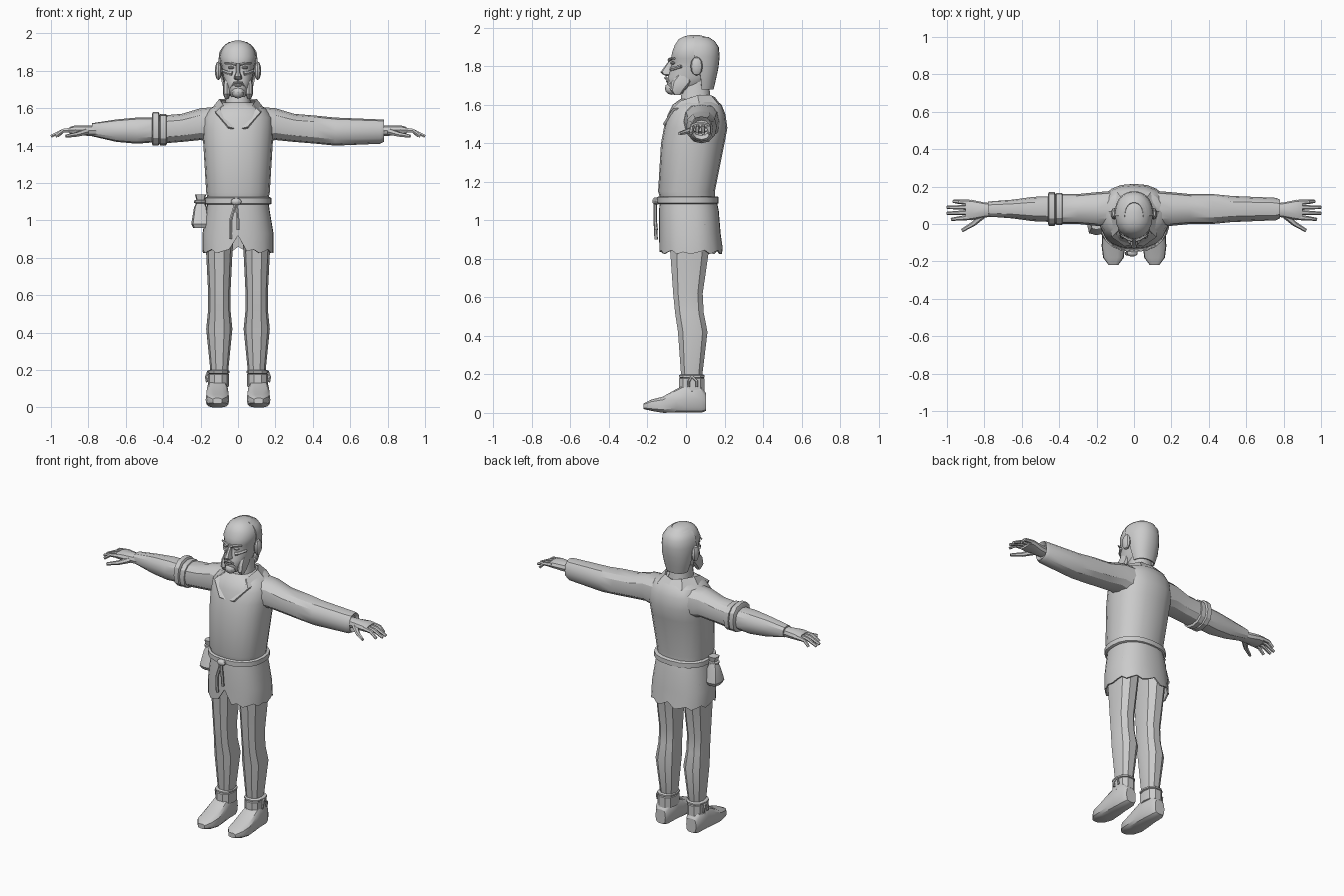
import bpy, bmesh
from math import sin, cos, pi, radians, copysign
from mathutils import Matrix, Vector

cube = bpy.data.objects.get("Cube")
if cube:
    bpy.data.objects.remove(cube)

grey = bpy.data.materials.new("plain grey")
grey.use_nodes = True
grey.diffuse_color = (.6, .6, .6, 1)
grey.node_tree.nodes["Principled BSDF"].inputs["Base Color"].default_value = grey.diffuse_color
parts = []


def register(name, data):
    obj = bpy.data.objects.new(name, data)
    bpy.context.collection.objects.link(obj)
    data.materials.append(grey)
    parts.append(obj)
    return obj


def finish(name, bm, thickness=0):
    bmesh.ops.recalc_face_normals(bm, faces=bm.faces)
    mesh = bpy.data.meshes.new(name)
    bm.to_mesh(mesh)
    bm.free()
    obj = register(name, mesh)
    if thickness:
        solid = obj.modifiers.new("thickness", 'SOLIDIFY')
        solid.thickness = thickness
    return obj


def rounded(angle, power):
    """Superellipse coordinates on a unit circle."""
    return [copysign(abs(value) ** power, value) for value in (cos(angle), sin(angle))]


def loft(name, axis, rows, centre=0, side=1, sides=12, power=.85, thickness=0, half_ring=False):
    """Rows hold a position along the axis, a half width, and the low and high bounds."""
    bm = bmesh.new()
    rings = []
    for position, half, low, high in rows:
        ring = []
        for i in range(sides):
            angle = pi * i / (sides - 1) if half_ring else 2 * pi * i / sides
            across, along = rounded(angle, power)
            a = centre + half * across
            b = (low + high) / 2 + (high - low) / 2 * along
            x, y, z = {'x': (position, a, b), 'y': (a, position, b), 'z': (a, b, position)}[axis]
            ring.append(bm.verts.new((x * side, y, z)))
        rings.append(ring)
    for lower, upper in zip(rings, rings[1:]):
        for i in range(sides - 1 if half_ring else sides):
            j = (i + 1) % sides
            bm.faces.new((lower[i], lower[j], upper[j], upper[i]))
    if not thickness:
        bm.faces.new(rings[0])
        bm.faces.new(rings[-1])
    return finish(name, bm, thickness)


def band(name, axis, start, end, half, low, high, lip=.01, **options):
    """Raised band whose two edges are bevelled by the lip."""
    inner = (half - lip, low + lip, high - lip)
    outer = (half, low, high)
    bevel = lip / 2
    return loft(name, axis, [(start, *inner), (start + bevel, *outer),
                             (end - bevel, *outer), (end, *inner)], **options)


def ball(name, centre, size, side=1):
    bm = bmesh.new()
    bmesh.ops.create_uvsphere(bm, u_segments=10, v_segments=6, radius=1)
    x, y, z = centre
    place = Matrix.Translation((x * side, y, z)) @ Matrix.Diagonal((*size, 1))
    bmesh.ops.transform(bm, matrix=place, verts=bm.verts)
    return finish(name, bm)


def tube(name, points, radius, side=1, taper=1, closed=False):
    curve = bpy.data.curves.new(name, 'CURVE')
    curve.dimensions = '3D'
    curve.bevel_depth = radius
    curve.bevel_resolution = 1
    curve.use_fill_caps = True
    line = curve.splines.new('POLY')
    line.points.add(len(points) - 1)
    line.use_cyclic_u = closed
    for i, (point, (x, y, z)) in enumerate(zip(line.points, points)):
        point.co = (x * side, y, z, 1)
        point.radius = 1 + (taper - 1) * i / (len(points) - 1)
    return register(name, curve)


def strip(name, top, bottom, thickness, side=1):
    bm = bmesh.new()
    pairs = [[bm.verts.new((x * side, y, z)) for x, y, z in pair] for pair in zip(top, bottom)]
    for (a, b), (c, d) in zip(pairs, pairs[1:]):
        bm.faces.new((a, b, d, c))
    return finish(name, bm, thickness)


# Tunic body, belt and open skirt
loft("tunic_body", 'z', [
    (1.1, .16, -.13, .15), (1.15, .17, -.145, .15), (1.4, .185, -.13, .2), (1.48, .19, -.115, .215),
    (1.55, .185, -.095, .205), (1.6, .15, -.07, .185), (1.63, .08, -.03, .15)], sides=20)
band("belt", 'z', 1.085, 1.125, .18, -.15, .17, sides=20)
skirt = loft("tunic_skirt", 'z', [
    (1.12, .16, -.135, .155), (1.05, .17, -.14, .17), (.93, .19, -.14, .18),
    (.835, .19, -.14, .19)], sides=32, thickness=.008)
for i, vertex in enumerate(skirt.data.vertices):
    if vertex.co.z < .84:
        vertex.co.z += .01 * (i % 3 - 1)
        if abs(vertex.co.x) < .01:
            vertex.co.z = .92 if vertex.co.y < 0 else .86
ball("belt_knot", (-.01, -.155, 1.1), (.03, .02, .02))
for end, low in ((-.04, .9), (0, .95)):
    tube("belt_tail", [(-.01, -.16, 1.1), (end, -.16, 1), (end, -.155, low)], .009)

# Belt pouch
loft("pouch", 'z', [
    (.96, .04, -.05, .04), (.98, .05, -.06, .05), (1.07, .035, -.03, .03),
    (1.1, .02, -.02, .02), (1.14, .03, -.03, .03)], centre=-.2, sides=8, power=.6)
band("pouch_cord", 'z', 1.09, 1.11, .035, -.03, .03, centre=-.2, sides=8)

# Sleeves, with the right one rolled above a bare forearm
arm_line = .08
upper_sleeve = [(.08, .1, 1.4, 1.61), (.2, .09, 1.43, 1.6), (.3, .08, 1.42, 1.57), (.42, .08, 1.41, 1.56)]
lower_sleeve = [(.52, .07, 1.4, 1.55), (.76, .06, 1.41, 1.54), (.78, .05, 1.42, 1.54), (.76, .04, 1.44, 1.52)]
loft("left_sleeve", 'x', upper_sleeve + lower_sleeve, centre=arm_line)
loft("right_sleeve", 'x', upper_sleeve, centre=arm_line, side=-1)
band("rolled_cuff", 'x', .38, .42, .085, 1.4, 1.57, centre=arm_line, side=-1)
band("rolled_cuff_edge", 'x', .42, .46, .09, 1.4, 1.58, centre=arm_line, side=-1)
loft("right_forearm", 'x', [
    (.42, .07, 1.42, 1.55), (.54, .065, 1.41, 1.55), (.65, .05, 1.42, 1.54),
    (.78, .04, 1.45, 1.52)], centre=arm_line, side=-1)

for side, label in ((1, "left"), (-1, "right")):
    # Collar flap, open in a V at the chest
    strip(label + "_collar",
          [(0, .15, 1.64), (.06, .13, 1.65), (.1, .06, 1.65), (.08, -.03, 1.62), (.01, -.11, 1.49)],
          [(0, .18, 1.6), (.09, .17, 1.6), (.14, .07, 1.6), (.12, -.07, 1.58), (.05, -.12, 1.5)],
          .012, side)

    # Hand
    loft(label + "_palm", 'x', [
        (.74, .035, 1.45, 1.51), (.8, .04, 1.45, 1.51), (.87, .055, 1.46, 1.51),
        (.9, .05, 1.46, 1.5)], centre=.075, side=side, sides=10)
    for finger, tip in enumerate((.975, 1, 1, .965)):
        y = .035 + finger * .027
        spread = .005 * finger - .01
        tube(label + "_finger", [(.88, y, 1.485), (.935, y + spread / 2, 1.48),
                                 (tip, y + spread, 1.45)], .0145, side, .6)
    tube(label + "_thumb", [(.81, .045, 1.475), (.86, 0, 1.46), (.92, -.035, 1.45)], .018, side, .5)

    # Leg, ankle wrap and shoe
    leg = dict(centre=.105, side=side, sides=10)
    loft(label + "_leg", 'z', [
        (.16, .045, -.02, .08), (.22, .05, -.03, .09), (.42, .07, -.045, .115),
        (.52, .06, -.06, .095), (.62, .06, -.07, .09), (.82, .07, -.085, .12),
        (.98, .08, -.1, .14)], **{**leg, "centre": .1})
    band(label + "_ankle_wrap", 'z', .11, .18, .056, -.04, .1, .005, **leg)
    band(label + "_ankle_cord", 'z', .18, .2, .06, -.04, .1, **leg)
    for y in (.015, .055):
        tube(label + "_cord_end", [(.16, .03, .19), (.17, y, .165), (.165, y, .135)], .007, side)
    loft(label + "_shoe", 'y', [
        (.105, .035, .01, .1), (.08, .05, 0, .14), (0, .055, 0, .15), (-.05, .06, 0, .125),
        (-.12, .063, 0, .085), (-.18, .055, .01, .07), (-.22, .025, .02, .05)],
        centre=.11, side=side, sides=14, power=.6)

    # Ear, eye, brow, cheek and beard
    ball(label + "_ear", (.105, .055, 1.8), (.02, .032, .05), side)
    ball(label + "_eye", (.037, -.068, 1.817), (.018, .014, .008), side)
    tube(label + "_brow", [(.01, -.088, 1.832), (.035, -.08, 1.84), (.07, -.06, 1.84)], .009, side, .6)
    tube(label + "_cheekbone", [(.03, -.075, 1.785), (.055, -.06, 1.79), (.08, -.025, 1.8)], .012, side, .7)
    tube(label + "_moustache", [(0, -.105, 1.74), (.02, -.1, 1.737), (.04, -.08, 1.71)], .009, side, .5)
    loft(label + "_beard_tuft", 'z', [
        (1.65, .01, -.06, -.03), (1.675, .02, -.08, -.01), (1.72, .02, -.075, .03),
        (1.77, .01, -.03, .02)], centre=.06, side=side, sides=8)

# Neck, head and face
loft("neck", 'z', [(1.52, .09, -.06, .15), (1.6, .07, -.03, .13), (1.74, .06, -.02, .12)], sides=14)
loft("head", 'z', [
    (1.66, .035, -.075, .02), (1.68, .05, -.09, .06), (1.71, .067, -.1, .11), (1.745, .076, -.095, .13),
    (1.79, .083, -.08, .145), (1.82, .088, -.073, .155), (1.84, .093, -.08, .16), (1.875, .1, -.073, .16),
    (1.91, .09, -.06, .155), (1.94, .07, -.04, .13), (1.955, .04, -.01, .1), (1.962, .015, .02, .07)],
    sides=18, power=.9)
loft("nose", 'z', [
    (1.75, .01, -.105, -.06), (1.757, .022, -.12, -.06), (1.77, .02, -.133, -.06),
    (1.79, .012, -.118, -.06), (1.84, .012, -.08, -.06)], sides=8)
ball("lower_lip", (0, -.095, 1.722), (.025, .01, .007))
ball("chin_beard", (0, -.075, 1.685), (.035, .035, .033))

# Hair wraps the back and sides, leaving the brow bare
loft("hair", 'z', [
    (1.68, .07, .02, .143), (1.73, .085, 0, .155), (1.79, .097, -.03, .168), (1.85, .105, -.09, .175),
    (1.9, .1, -.085, .17), (1.93, .08, -.06, .15), (1.953, .05, -.04, .115)],
    sides=15, power=.9, thickness=.01, half_ring=True)

# Apply modifiers and shade with crisp edges
bpy.ops.object.select_all(action='DESELECT')
for obj in parts:
    obj.select_set(True)
bpy.context.view_layer.objects.active = parts[0]
bpy.ops.object.convert(target='MESH')
bpy.ops.object.shade_smooth_by_angle(angle=radians(32))
